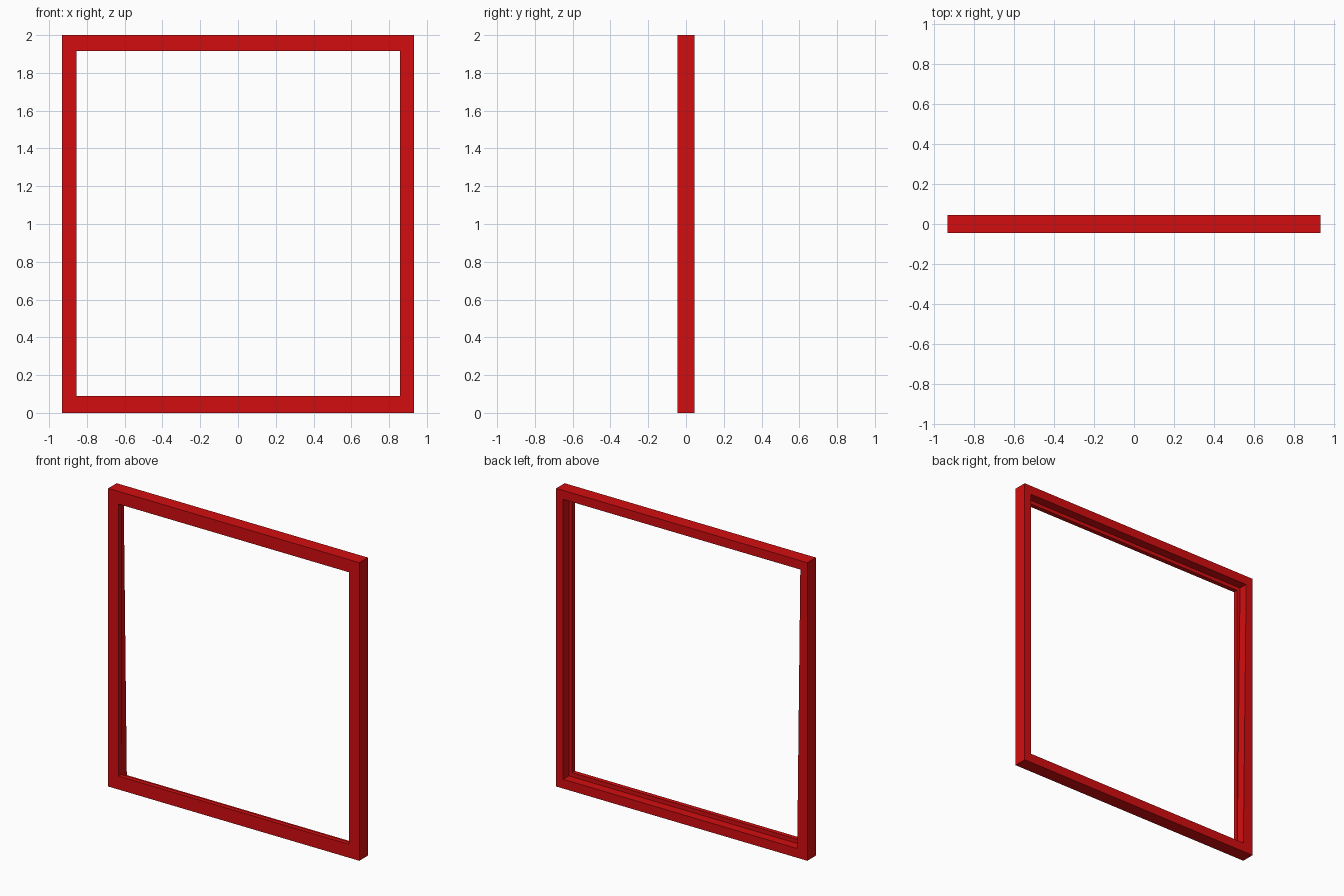
import bpy
import bmesh

cube = bpy.data.objects.get("Cube")
if cube:
    bpy.data.objects.remove(cube, do_unlink=True)

# Red paint
red = bpy.data.materials.new("red_paint")
red.use_nodes = True
colour = (0.65, 0.004, 0.005, 1)
red.diffuse_color = colour
red.node_tree.nodes["Principled BSDF"].inputs["Base Color"].default_value = colour

HALF_W, HEIGHT = 0.932, 2.0
FRONT, STEP, BACK = -0.045, -0.015, 0.045


def rect(y, left, right, low, high, left_low=None):
    """Corners of an upright rectangle; its left edge may lean."""
    if left_low is None:
        left_low = left
    return [(left_low, y, low), (right, y, low), (right, y, high), (left, y, high)]


# Openings: narrow lip at the front, wider rebate behind with one leaning side
lip = (-0.855, 0.857, 0.09, 1.915)
rebate = (-0.88, 0.88, 0.062, 1.94, -0.857)
outer = (-HALF_W, HALF_W, 0, HEIGHT)

# Rings around the frame section, from outer front to inner front
section = [
    rect(FRONT, *outer),
    rect(BACK, *outer),
    rect(BACK, *rebate),
    rect(STEP, *rebate),
    rect(STEP, *lip),
    rect(FRONT, *lip),
]

# Frame: join each ring to the next, closing the section
bm = bmesh.new()
rings = [[bm.verts.new(p) for p in ring] for ring in section]
for i, ring in enumerate(rings):
    following = rings[(i + 1) % len(rings)]
    for j in range(4):
        k = (j + 1) % 4
        bm.faces.new((ring[j], ring[k], following[k], following[j]))
bmesh.ops.recalc_face_normals(bm, faces=bm.faces)

mesh = bpy.data.meshes.new("window_frame")
bm.to_mesh(mesh)
bm.free()
mesh.materials.append(red)
frame = bpy.data.objects.new("window_frame", mesh)
bpy.context.collection.objects.link(frame)
